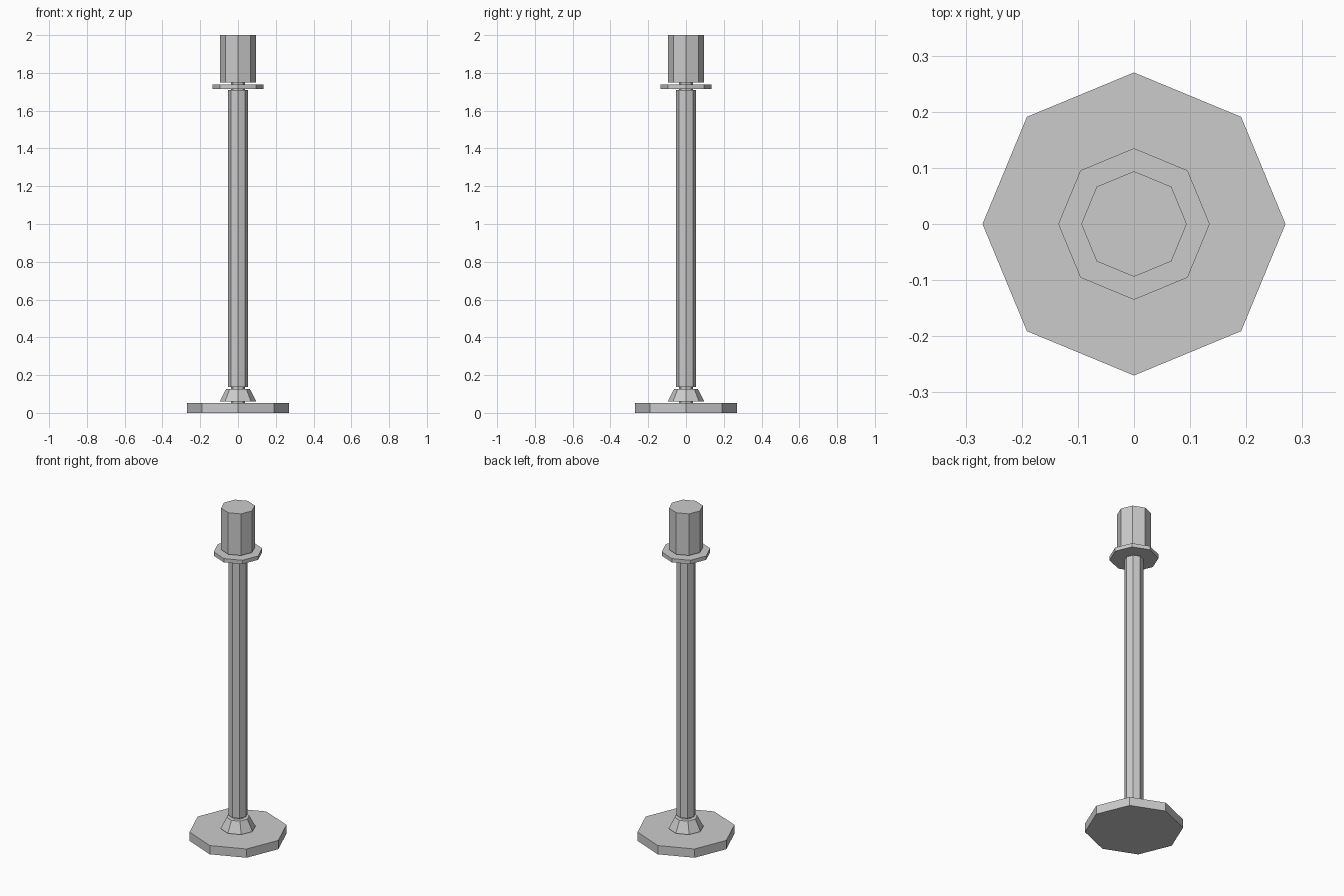
import bpy
import math

cube = bpy.data.objects.get("Cube")
if cube:
    bpy.data.objects.remove(cube, do_unlink=True)

# Single grey finish
grey = bpy.data.materials.new("plain_grey")
grey.use_nodes = True
colour = (0.6, 0.6, 0.6, 1)
grey.diffuse_color = colour
grey.node_tree.nodes["Principled BSDF"].inputs["Base Color"].default_value = colour


def octagon(name, bottom, top, r_bottom, r_top=None):
    """Flat-shaded eight-sided prism or frustum with corners on the axes."""
    bpy.ops.mesh.primitive_cone_add(
        vertices=8, radius1=r_bottom, radius2=r_top or r_bottom,
        depth=top - bottom, location=(0, 0, (bottom + top) / 2))
    part = bpy.context.object
    part.name = part.data.name = name
    part.data.materials.append(grey)
    return part


# Foot and tapered collar
octagon("base_plate", 0, 0.053, 0.27)
octagon("base_collar", 0.06, 0.126, 0.097, 0.063)

# Thin core showing in the narrow gaps between parts
octagon("lower_core", 0.05, 0.14, 0.037)
octagon("upper_core", 1.70, 1.76, 0.037)

# Tall pole, tray and top cylinder
octagon("pole", 0.138, 1.71, 0.053)
octagon("tray", 1.715, 1.738, 0.135)
octagon("top_cylinder", 1.748, 2.0, 0.094)
